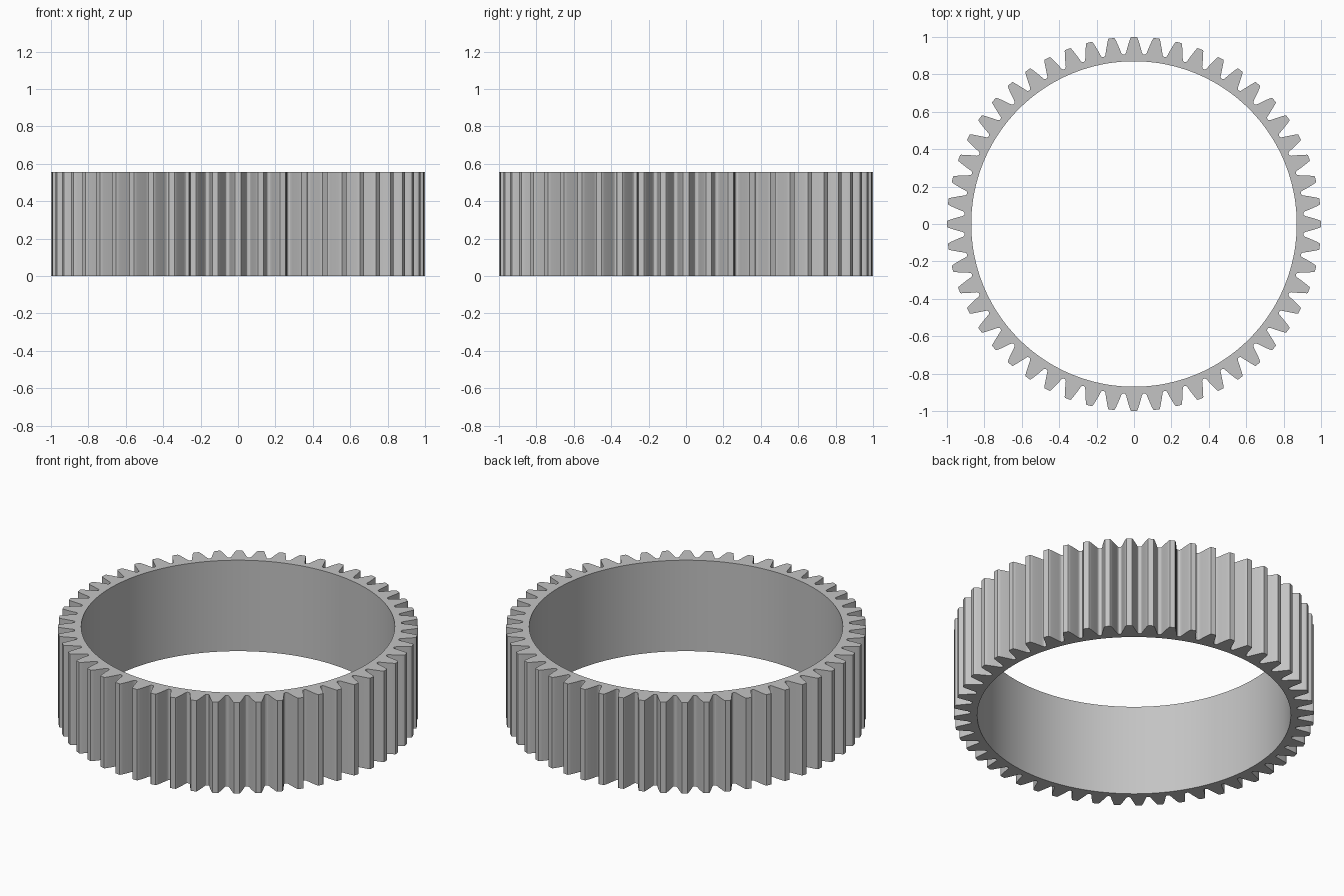
import bpy
import bmesh
from math import cos, sin, pi, radians

cube = bpy.data.objects.get("Cube")
if cube:
    bpy.data.objects.remove(cube, do_unlink=True)

TEETH = 52
HEIGHT = 0.557
BORE = 0.87

# One tooth flank, root to tip: (radius, half width)
FLANK = [(0.908, 0.051), (0.910, 0.047), (0.915, 0.0435), (0.925, 0.0405),
         (0.945, 0.035), (0.963, 0.0295), (0.982, 0.0235), (0.997, 0.018),
         (1.0, 0.015)]

# Grey steel
steel = bpy.data.materials.new("grey_steel")
steel.use_nodes = True
color = (0.55, 0.55, 0.55, 1)
steel.diffuse_color = color
steel.node_tree.nodes["Principled BSDF"].inputs["Base Color"].default_value = color

# Whole toothed outline as (radius, angle), each tooth mirrored about its centre
half = [(r, w / r) for r, w in FLANK]
tooth = [(r, -a) for r, a in half] + [(1.0, 0)] + [(r, a) for r, a in reversed(half)]
outline = [(r, a + 2 * pi * i / TEETH) for i in range(TEETH) for r, a in tooth]

# Ring gear: toothed outside, round bore, flat ends
bm = bmesh.new()


def ring(points, z):
    return [bm.verts.new((r * cos(a), r * sin(a), z)) for r, a in points]


bore = [(BORE, a) for r, a in outline]
loops = [ring(outline, 0), ring(outline, HEIGHT), ring(bore, HEIGHT), ring(bore, 0)]
n = len(outline)
for k in range(4):
    a, b = loops[k], loops[(k + 1) % 4]
    for i in range(n):
        j = (i + 1) % n
        bm.faces.new((a[i], a[j], b[j], b[i]))
bmesh.ops.recalc_face_normals(bm, faces=bm.faces)

mesh = bpy.data.meshes.new("ring_gear")
bm.to_mesh(mesh)
bm.free()
mesh.materials.append(steel)
gear = bpy.data.objects.new("ring_gear", mesh)
bpy.context.collection.objects.link(gear)

bpy.ops.object.select_all(action="DESELECT")
gear.select_set(True)
bpy.context.view_layer.objects.active = gear
bpy.ops.object.shade_smooth_by_angle(angle=radians(25))
